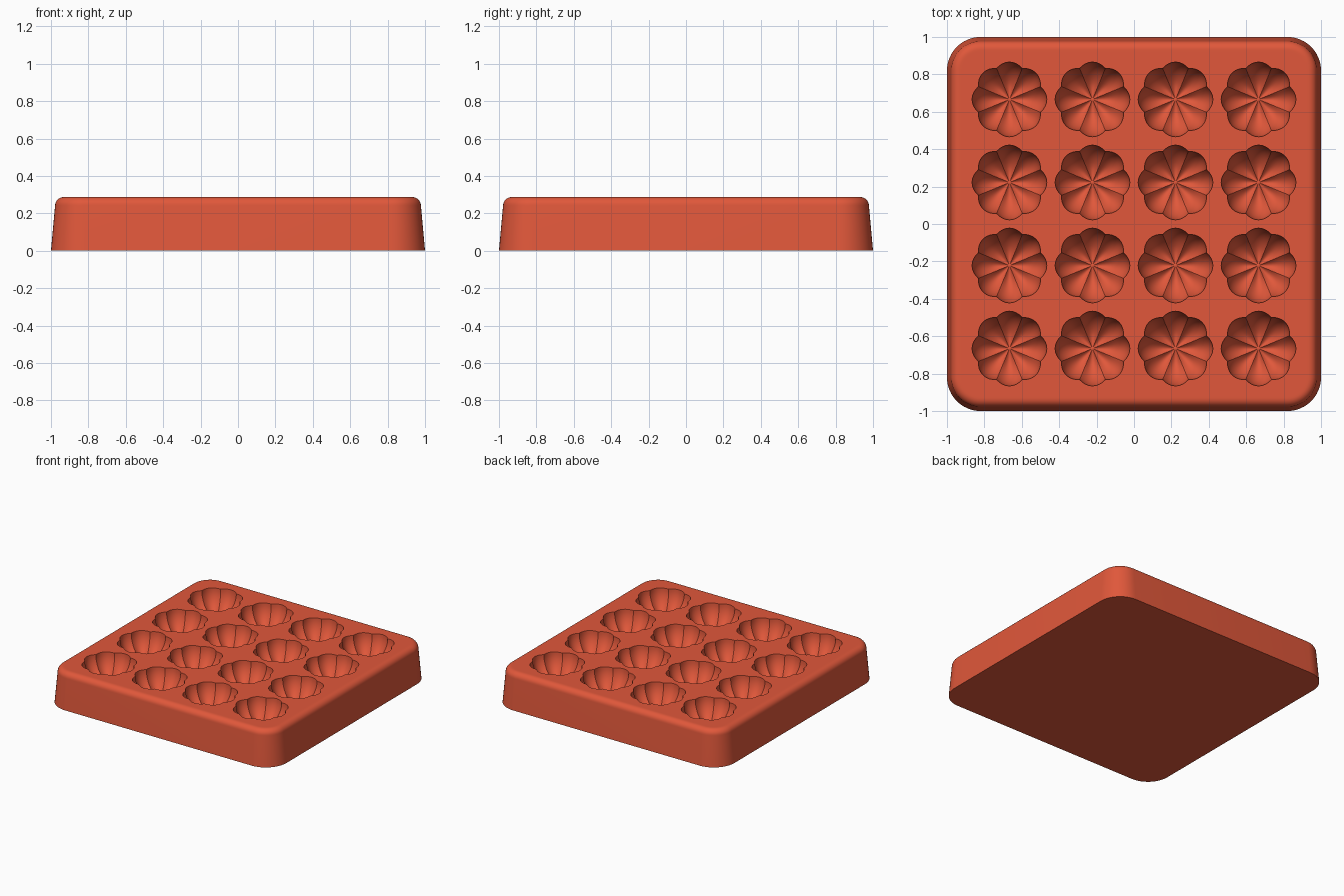
import bpy
import bmesh
from math import sin, cos, pi, radians

HEIGHT = 0.287
CORNER = 0.18        # outer corner radius at the base
FILLET = 0.045       # rounding of the top edge
DRAFT = 0.022        # inward lean of the side walls
RADIUS, DEPTH = 0.2, 0.19
PITCH = 0.444
LOBES = 8
GROOVE = 0.1

cube = bpy.data.objects.get("Cube")
if cube:
    bpy.data.objects.remove(cube, do_unlink=True)

clay = bpy.data.materials.new("terracotta red")
clay.use_nodes = True
clay.diffuse_color = (0.75, 0.097, 0.043, 1)
shader = clay.node_tree.nodes["Principled BSDF"]
shader.inputs["Base Color"].default_value = clay.diffuse_color
shader.inputs["Roughness"].default_value = 0.6


def finish(bm, name):
    bmesh.ops.recalc_face_normals(bm, faces=bm.faces)
    mesh = bpy.data.meshes.new(name)
    bm.to_mesh(mesh)
    bm.free()
    mesh.materials.append(clay)
    obj = bpy.data.objects.new(name, mesh)
    bpy.context.collection.objects.link(obj)
    return obj


def bridge(bm, lower, upper):
    n = len(lower)
    for i in range(n):
        j = (i + 1) % n
        bm.faces.new((lower[i], lower[j], upper[j], upper[i]))


def rounded_square(bm, inset, z, steps=12):
    ring = []
    r, c = CORNER - inset, 1 - CORNER
    for q, (sx, sy) in enumerate([(1, 1), (-1, 1), (-1, -1), (1, -1)]):
        for k in range(steps + 1):
            a = (q + k / steps) * pi / 2
            ring.append(bm.verts.new((sx * c + r * cos(a), sy * c + r * sin(a), z)))
    return ring


# Tray block: drafted walls, rounded top edge
bm = bmesh.new()
profile = [(0, 0)]
for k in range(8):
    a = k / 7 * pi / 2
    profile.append((DRAFT + FILLET * (1 - cos(a)), HEIGHT - FILLET + FILLET * sin(a)))
profile.append((DRAFT + FILLET + 0.01, HEIGHT))
rings = [rounded_square(bm, *p) for p in profile]
for lower, upper in zip(rings, rings[1:]):
    bridge(bm, lower, upper)
bm.faces.new(rings[0])
bm.faces.new(rings[-1])
tray = finish(bm, "mould_tray")


# Scalloped cavity: half globe with lobes pinched towards a dimpled pole
def add_cavity(bm, cx, cy, segments=LOBES * 8, steps=14):
    rings = []
    for k in range(1, steps + 2):
        t = min(k / steps, 1) * pi / 2
        ring = []
        for i in range(segments):
            a = 2 * pi * i / segments
            lobe = abs(cos(a * LOBES / 2))
            s = 1 - GROOVE * (1 - lobe)
            fade = min(1, t / 0.4)
            sz = 1 - GROOVE * (1 - lobe * fade)
            r = RADIUS * s * sin(t)
            z = HEIGHT - DEPTH * sz * cos(t) if k <= steps else HEIGHT + 0.05
            ring.append(bm.verts.new((cx + r * cos(a), cy + r * sin(a), z)))
        rings.append(ring)
    for lower, upper in zip(rings, rings[1:]):
        bridge(bm, lower, upper)
    pole = bm.verts.new((cx, cy, HEIGHT - DEPTH * (1 - GROOVE)))
    for i in range(segments):
        bm.faces.new((pole, rings[0][(i + 1) % segments], rings[0][i]))
    bm.faces.new(rings[-1])


bm = bmesh.new()
for col in range(4):
    for row in range(4):
        add_cavity(bm, (col - 1.5) * PITCH, (row - 1.5) * PITCH)
cutter = finish(bm, "cavity_cutter")
cutter.hide_render = True

# Cut the cavities and shade
cut = tray.modifiers.new("cavities", "BOOLEAN")
cut.operation = "DIFFERENCE"
cut.solver = "EXACT"
cut.object = cutter
bpy.ops.object.select_all(action="DESELECT")
tray.select_set(True)
bpy.context.view_layer.objects.active = tray
bpy.ops.object.modifier_apply(modifier=cut.name)
bpy.data.objects.remove(cutter, do_unlink=True)
bpy.ops.object.shade_smooth_by_angle(angle=radians(30))
